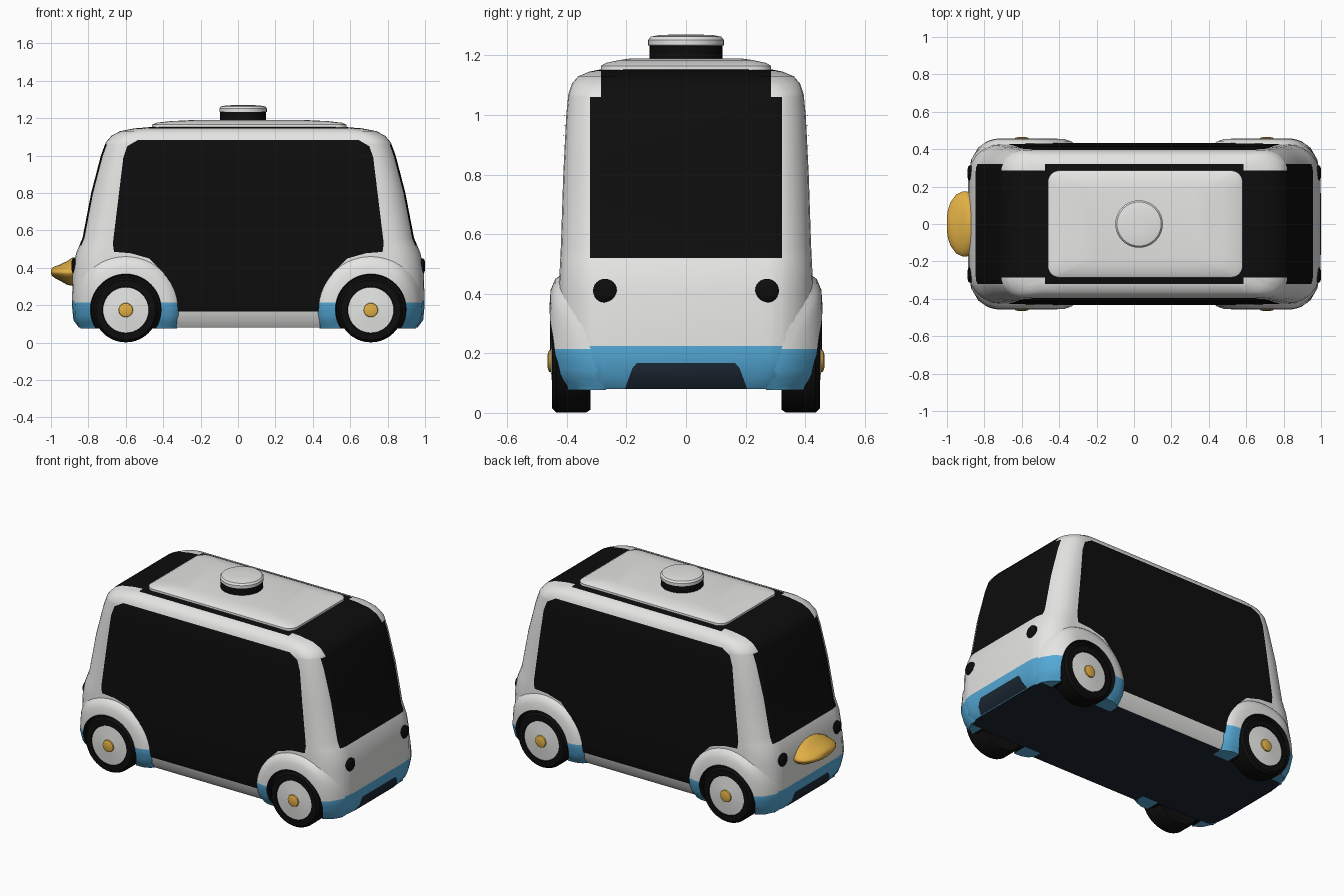
import bpy, bmesh, math
from mathutils import Vector

if "Cube" in bpy.data.objects:
    bpy.data.objects.remove(bpy.data.objects["Cube"])

XC = 0.055  # body centre along x; all parts are built around it


def material(name, rgb):
    m = bpy.data.materials.new(name)
    m.diffuse_color = (*rgb, 1)
    m.use_nodes = True
    m.node_tree.nodes["Principled BSDF"].inputs["Base Color"].default_value = m.diffuse_color
    return m


MATS = [material("white_paint", (0.78, 0.78, 0.77)),
        material("black_glass", (0.004, 0.004, 0.004)),
        material("blue_trim", (0.09, 0.40, 0.68)),
        material("gold", (0.75, 0.43, 0.06)),
        material("navy_underside", (0.012, 0.022, 0.035))]
WHITE, BLACK, BLUE, GOLD, NAVY = range(5)

# body profile: height, half length, half width, corner radius
BODY = [(0.08, 0.905, 0.375, 0.15), (0.12, 0.935, 0.405, 0.17), (0.20, 0.943, 0.425, 0.17),
        (0.40, 0.938, 0.427, 0.17), (0.48, 0.920, 0.424, 0.16), (0.56, 0.886, 0.420, 0.15),
        (0.80, 0.840, 0.412, 0.14), (1.00, 0.788, 0.402, 0.13), (1.07, 0.762, 0.395, 0.12),
        (1.105, 0.732, 0.383, 0.12), (1.13, 0.685, 0.362, 0.12), (1.145, 0.61, 0.325, 0.11),
        (1.154, 0.50, 0.28, 0.10)]


def at(z):
    """Half length, half width and corner radius of the body at a height."""
    z = min(max(z, BODY[0][0]), BODY[-1][0])
    for a, b in zip(BODY, BODY[1:]):
        if z <= b[0]:
            t = (z - a[0]) / (b[0] - a[0])
            return [p + (q - p) * t for p, q in zip(a[1:], b[1:])]


def side_y(x, z):
    L, W, r = at(z)
    d = abs(x) - (L - r)
    return W if d <= 0 else W - r + math.sqrt(max(0, r * r - d * d))


def rounded_rect(z, L, W, r, k=7):
    pts = []
    for q, (sx, sy) in enumerate([(1, 1), (-1, 1), (-1, -1), (1, -1)]):
        for i in range(k + 1):
            a = math.pi / 2 * (q + i / k)
            pts.append((sx * (L - r) + r * math.cos(a), sy * (W - r) + r * math.sin(a), z))
    return pts


def circle(c, r, axis, n=32):
    out = []
    for i in range(n):
        a = 2 * math.pi * i / n
        p = [r * math.cos(a), r * math.sin(a)]
        p.insert("xyz".index(axis), 0)
        out.append(Vector(c) + Vector(p))
    return out


def loft(rings, bands):
    """Closed skin through rings; bands gives the colour of each strip."""
    bm = bmesh.new()
    vs = [[bm.verts.new(p) for p in ring] for ring in rings]
    n = len(rings[0])
    for a, b, m in zip(vs, vs[1:], bands):
        for i in range(n):
            bm.faces.new((a[i], a[(i + 1) % n], b[(i + 1) % n], b[i])).material_index = m
    bm.faces.new(vs[0]).material_index = bands[0]
    bm.faces.new(vs[-1]).material_index = bands[-1]
    bmesh.ops.recalc_face_normals(bm, faces=bm.faces)
    return bm


def cut(bm, co, no, clear=False):
    bmesh.ops.bisect_plane(bm, geom=bm.verts[:] + bm.edges[:] + bm.faces[:],
                           plane_co=co, plane_no=no, clear_inner=clear)


def finish(bm, name, out=None, angle=35):
    if out is not None:  # open surface: make it face outward
        bm.normal_update()
        if sum((f.normal * f.calc_area() for f in bm.faces), Vector()).dot(Vector(out)) < 0:
            bmesh.ops.reverse_faces(bm, faces=bm.faces)
    me = bpy.data.meshes.new(name)
    bm.to_mesh(me)
    bm.free()
    for m in MATS:
        me.materials.append(m)
    ob = bpy.data.objects.new(name, me)
    ob.location.x = XC
    bpy.context.collection.objects.link(ob)
    bpy.ops.object.select_all(action='DESELECT')
    ob.select_set(True)
    bpy.context.view_layer.objects.active = ob
    bpy.ops.object.shade_smooth_by_angle(angle=math.radians(angle))
    return ob


def plate(name, outline, us, vs, place, mat, out):
    """Thin panel: flat outline cut into a grid, then laid onto the body."""
    bm = bmesh.new()
    bm.faces.new([bm.verts.new((u, 0, v)) for u, v in outline])
    for u in us:
        cut(bm, (u, 0, 0), (1, 0, 0))
    for v in vs:
        cut(bm, (0, 0, v), (0, 0, 1))
    for v in bm.verts:
        v.co = place(v.co.x, v.co.z)
    for f in bm.faces:
        f.material_index = mat
    finish(bm, name, out)


# body shell, with end glass, roof strip, trim and underside coloured by position
bm = loft([rounded_rect(*row) for row in BODY], [WHITE] * (len(BODY) - 1))
for z in (0.225, 0.52, 1.06):
    cut(bm, (0, 0, z), (0, 0, 1))
for s in (-1, 1):
    for y in (0.285, 0.322):
        cut(bm, (0, s * y, 0), (0, 1, 0))
    for x in (0.38, 0.53):
        cut(bm, (s * x, 0, 0), (1, 0, 0))
bm.normal_update()
for f in bm.faces:
    c = f.calc_center_median()
    glass = 0.322 if c.z < 1.06 or abs(c.x) < 0.53 else 0.285
    if f.normal.z < -0.8:
        f.material_index = NAVY
    elif c.z > 0.52 and abs(c.y) < glass:
        f.material_index = BLACK
    elif c.z < 0.225 and abs(c.x) > 0.38:
        f.material_index = BLUE
finish(bm, "body_shell")

# side glass, cut around the wheel arches
half = [(0.40, 0.165), (0.405, 0.25), (0.45, 0.37), (0.53, 0.45), (0.63, 0.478), (0.718, 0.485),
        (0.724, 0.53), (0.668, 0.99), (0.647, 1.05), (0.59, 1.083)]
outline = half + [(-x, z) for x, z in reversed(half)]
grid_x = [s * x / 100 for x in range(54, 74, 3) for s in (-1, 1)]
for s, side in ((-1, "front"), (1, "back")):
    plate(side + "_side_glass", outline, grid_x, [row[0] for row in BODY],
          lambda x, z: (x, s * (side_y(x, z) + 0.005), z), BLACK, (0, s, 0))

# wheel arches and wheels
ARCH = [(0.292, -0.012), (0.272, 0.014), (0.235, 0.028), (0.19, 0.031), (0.184, 0.006), (0.14, 0.006)]
TYRE = [(0.13, 0.32), (0.163, 0.32), (0.173, 0.335), (0.173, 0.435), (0.16, 0.449), (0.125, 0.45),
        (0.122, 0.445), (0.038, 0.453), (0.036, 0.460), (0.02, 0.465)]
TYRE_COL = [BLACK] * 6 + [WHITE] + [GOLD] * 2
for s, side in ((-1, "front"), (1, "back")):
    for wx, end in ((-0.655, "left"), (0.655, "right")):
        bm = bmesh.new()
        rows = []
        for r, off in ARCH:
            row = []
            for i in range(41):
                a = math.radians(-40 + 260 * i / 40)
                x, z = wx + r * math.cos(a), 0.177 + r * math.sin(a)
                lim = at(z)[0] - 0.01
                x = max(-lim, min(lim, x))
                row.append(bm.verts.new((x, s * (side_y(x, z) + off), z)))
            rows.append(row)
        for j, (a, b) in enumerate(zip(rows, rows[1:])):
            for i in range(40):
                bm.faces.new((a[i], a[i + 1], b[i + 1], b[i])).material_index = BLACK if j > 2 else WHITE
        cut(bm, (0, 0, 0.076), (0, 0, 1), clear=True)
        cut(bm, (0, 0, 0.215), (0, 0, 1))
        # close the lower ends under the body
        low = [e for e in bm.edges if all(v.co.z < 0.0765 for v in e.verts)]
        new = bmesh.ops.extrude_edge_only(bm, edges=low)["geom"]
        for v in new:
            if isinstance(v, bmesh.types.BMVert):
                v.co.y = s * 0.31
        for f in bm.faces:
            if f.material_index == WHITE and f.calc_center_median().z < 0.215:
                f.material_index = BLUE
        finish(bm, f"{side}_{end}_wheel_arch", (0, s, 0), 50)
        rings = [circle((wx, s * y, 0.174), r, "y", 40) for r, y in TYRE]
        finish(loft(rings, TYRE_COL), f"{side}_{end}_wheel")

# bumper recesses and eyes on both ends
for s, end in ((-1, "left"), (1, "right")):
    plate(end + "_bumper_recess", [(-0.205, 0.081), (0.205, 0.081), (0.18, 0.15), (0.165, 0.167),
                                   (-0.165, 0.167), (-0.18, 0.15)], [], [0.12],
          lambda y, z: (s * (at(z)[0] + 0.004), y, z), NAVY, (s, 0, 0))
    for t, side in ((-1, "front"), (1, "back")):
        L = at(0.41)[0]
        rings = [circle((s * (L + dx), t * 0.272, 0.41), r, "x", 24)
                 for r, dx in ((0.04, -0.03), (0.04, 0), (0.034, 0.006), (0.018, 0.010))]
        finish(loft(rings, [BLACK] * 3), f"{end}_{side}_eye")

# beak: x, half width, low and high edge
rings = []
for x, w, lo, hi in [(-0.85, 0.155, 0.32, 0.455), (-0.885, 0.172, 0.303, 0.455), (-0.915, 0.175, 0.31, 0.435),
                     (-0.95, 0.158, 0.33, 0.418), (-0.98, 0.118, 0.345, 0.408), (-0.995, 0.075, 0.358, 0.398),
                     (-1.0, 0.04, 0.37, 0.388)]:
    ring = []
    for i in range(28):
        c, d = math.cos(2 * math.pi * i / 28), math.sin(2 * math.pi * i / 28)
        mid = 0.375
        ring.append((x - XC, w * c, mid + abs(d) ** 1.3 * (hi - mid if d > 0 else lo - mid)))
    rings.append(ring)
finish(loft(rings, [GOLD] * 6), "beak", None, 60)

# roof panel with a soft raised top
rings = [[(x + 0.005, y, z) for x, y, z in rounded_rect(*row)] for row in
         ((1.14, 0.52, 0.287, 0.06), (1.165, 0.52, 0.285, 0.06), (1.175, 0.50, 0.268, 0.06),
          (1.184, 0.42, 0.225, 0.06), (1.189, 0.32, 0.19, 0.06))]
finish(loft(rings, [WHITE] * 4), "roof_panel")

# roof sensor: dark base and white cap
rings = [circle((-0.028, 0, z), r, "z", 40) for r, z in
         ((0.124, 1.17), (0.122, 1.232), (0.127, 1.234), (0.127, 1.252), (0.118, 1.263), (0.09, 1.268), (0.04, 1.27))]
finish(loft(rings, [BLACK] + [WHITE] * 5), "roof_sensor")
